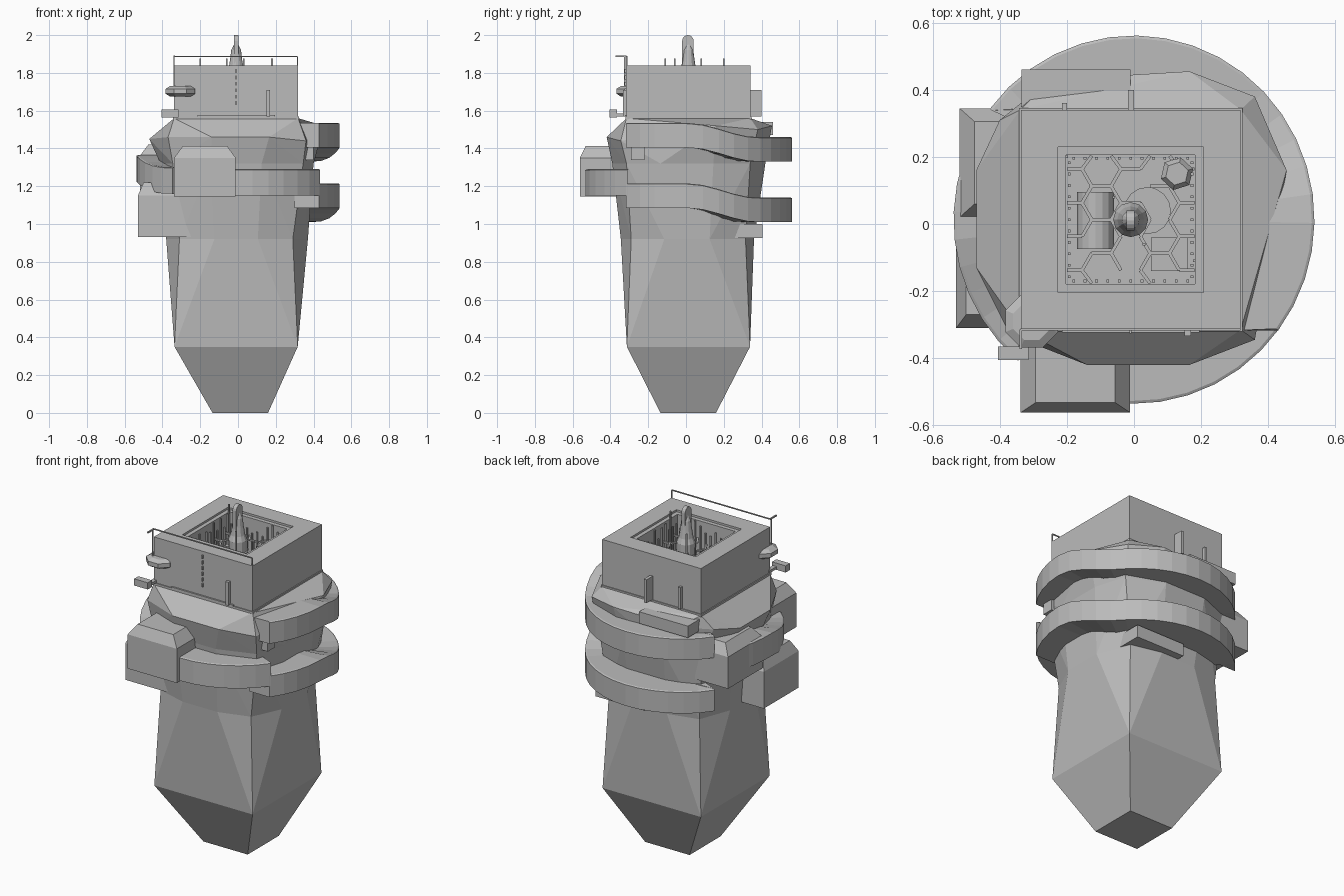
import bpy, bmesh, math, random
from mathutils import Vector

if "Cube" in bpy.data.objects:
    bpy.data.objects.remove(bpy.data.objects["Cube"])

random.seed(4)
CX, CY = -0.01, 0.013


def material(name, v):
    m = bpy.data.materials.new(name)
    m.diffuse_color = (v, v, v, 1)
    m.use_nodes = True
    m.node_tree.nodes["Principled BSDF"].inputs["Base Color"].default_value = m.diffuse_color
    return m


GREY = material("stone_grey", 0.50)


def finish(bm, name):
    bmesh.ops.recalc_face_normals(bm, faces=bm.faces)
    me = bpy.data.meshes.new(name)
    bm.to_mesh(me)
    bm.free()
    ob = bpy.data.objects.new(name, me)
    me.materials.append(GREY)
    bpy.context.collection.objects.link(ob)
    return ob


def hull(bm, pts):
    vs = [bm.verts.new(p) for p in pts]
    bmesh.ops.convex_hull(bm, input=vs)


def add_box(bm, x0, x1, y0, y1, z0, z1):
    hull(bm, [(x, y, z) for x in (x0, x1) for y in (y0, y1) for z in (z0, z1)])


def box(name, *dims):
    bm = bmesh.new()
    add_box(bm, *dims)
    return finish(bm, name)


def add_strut(bm, p, q, w):
    """Thin square bar between two points."""
    p, q = Vector(p), Vector(q)
    d = (q - p).normalized()
    a = d.cross(Vector((0, 0, 1)) if abs(d.z) < 0.9 else Vector((1, 0, 0))).normalized()
    b = d.cross(a)
    hull(bm, [e + (a * s + b * t) * w / 2 for e in (p, q) for s in (-1, 1) for t in (-1, 1)])


def pod(name, x0, x1, y0, y1, z0, zs, z1, ix, iy):
    """Box with a sloping roof; the roof is inset by ix (low, high) and iy."""
    bm = bmesh.new()
    pts = [(x, y, z) for x in (x0, x1) for y in (y0, y1) for z in (z0, zs)]
    pts += [(x, y, z1) for x in (x0 + ix[0], x1 - ix[1]) for y in (y0 + iy[0], y1 - iy[1])]
    hull(bm, pts)
    return finish(bm, name)


def prism(name, cx, cy, n, rings, rot=0.0):
    """Round part from (radius, z) rings."""
    bm = bmesh.new()
    loops = [[bm.verts.new((cx + r * math.cos(rot + i * math.tau / n),
                            cy + r * math.sin(rot + i * math.tau / n), z)) for i in range(n)]
             for r, z in rings]
    for a, b in zip(loops, loops[1:]):
        for i in range(n):
            bm.faces.new((a[i], a[(i + 1) % n], b[(i + 1) % n], b[i]))
    bm.faces.new(loops[0])
    bm.faces.new(loops[-1])
    return finish(bm, name)


# faceted body: stacked hull slabs without their inner caps
def square(r, cx, cy, z):
    return [(cx + sx * r, cy + sy * r, z) for sx in (-1, 1) for sy in (-1, 1)]


def ring(z, x0, x1, y0, y1, corner, m):
    """Twelve points: two per side and four pulled-in corners."""
    cx0, cx1, cy0, cy1 = corner
    return ([(x, y, z) for y in (y0, y1) for x in (-m - .01, m - .01)]
            + [(x, y, z) for x in (x0, x1) for y in (-m, m + .01)]
            + [(x, y, z) for x in (cx0, cx1) for y in (cy0, cy1)])


brow = [(-.14, -.42, 1.46), (.165, -.42, 1.46), (.36, -.345, 1.44), (.42, .03, 1.52),
        (.455, .16, 1.52), (.36, .38, 1.50), (.165, .455, 1.52), (-.25, .43, 1.50),
        (-.40, .31, 1.48), (-.47, .16, 1.45), (-.47, -.13, 1.45), (-.37, -.33, 1.46)]
levels = [square(.147, .012, .012, 0), square(.326, CX, CY, .35),
          ring(.92, -.38, .37, -.345, .36, (-.31, .29, -.29, .315), .115),
          ring(1.32, -.41, .40, -.39, .42, (-.345, .345, -.315, .34), .135),
          brow, square(.328, CX, CY, 1.56)]
bm = bmesh.new()
for k, (a, b) in enumerate(zip(levels, levels[1:])):
    va, vb = [bm.verts.new(p) for p in a], [bm.verts.new(p) for p in b]
    bmesh.ops.convex_hull(bm, input=va + vb)
    drop = [f for f in bm.faces if (k > 0 and all(v in va for v in f.verts))
            or (k < 4 and all(v in vb for v in f.verts))]
    bmesh.ops.delete(bm, geom=drop, context='FACES_ONLY')
bmesh.ops.remove_doubles(bm, verts=bm.verts, dist=1e-4)
finish(bm, "faceted_body")

# square tower with an open shaft
bm = bmesh.new()
bmesh.ops.create_cube(bm, size=1)
for v in bm.verts:
    v.co = (CX + v.co.x * .655, CY + v.co.y * .655, 1.70 + v.co.z * .28)
top = max(bm.faces, key=lambda f: f.calc_center_median().z)
for thick, sink in ((.111, 0), (0.0, -.012), (.024, 0), (0.0, -.24)):
    bmesh.ops.inset_region(bm, faces=[top], thickness=thick, use_even_offset=True)
    for v in top.verts:
        v.co.z += sink
finish(bm, "tower_shell")
box("tower_flange", CX - .333, CX + .333, CY - .333, CY + .333, 1.553, 1.568)


# wide collar bands, sectors of a disc; z_of gives the underside height from y
def band(name, a0, a1, z_of, height, n, straight, r_in=.31, r_out=.538):
    bm = bmesh.new()
    rows = []
    for i in range(n + 1):
        a = math.radians(a0 + (a1 - a0) * i / n)
        c, s = math.cos(a), math.sin(a)
        z = z_of(r_out * s)
        row = []
        for r, zz in ((r_in, z), (r_out, z), (r_out, z + height - .004),
                      (r_out - .008, z + height), (r_in, z + height)):
            x, y = r * c, r * s * 1.02 + .013
            if i in straight and r == r_in:      # ends cut parallel to the front
                x, y = math.copysign(.30, c), r_out * s * 1.02 + .013
            row.append(bm.verts.new((x, y, zz)))
        rows.append(row)
    for a, b in zip(rows, rows[1:]):
        for k in range(5):
            bm.faces.new((a[k], a[(k + 1) % 5], b[(k + 1) % 5], b[k]))
    bm.faces.new(rows[0])
    bm.faces.new(rows[-1])
    return finish(bm, name)


def ease(lo, hi, v):
    t = min(max((v - lo) / (hi - lo), 0), 1)
    return t * t * (3 - 2 * t)


for name, z in (("upper_band", 1.405), ("lower_band", 1.085)):
    band(name, -37, 143, lambda y, z=z: z - .075 * ease(0, .36, y), .13, 20, (0, 20))
band("front_band", -100, -36, lambda y: 1.15, .14, 7, (7,))
band("left_band", 160, 230, lambda y: 1.16 + .065 * ease(-.4, 0, y), .14, 8, ())

# pods and blocks hung on the body
pod("front_pod", -.338, -.012, -.562, -.25, 1.145, 1.35, 1.412, (.045, .045), (.03, 0))
pod("left_upper_pod", -.52, -.30, .02, .345, 1.17, 1.36, 1.42, (.045, 0), (.04, .04))
pod("left_lower_pod", -.53, -.25, -.31, .02, .93, 1.15, 1.22, (.03, 0), (.04, .04))
box("back_block", -.335, -.01, .28, .46, 1.47, 1.54)
box("back_lower_block", -.01, .315, .25, .405, .925, 1.0)
box("right_bracket", .30, .40, -.29, -.22, 1.34, 1.42)

# tower fittings
bm = bmesh.new()
y = CY - .327
add_strut(bm, (-.338, y, 1.887), (.315, y, 1.887), .006)
add_strut(bm, (.315, y, 1.58), (.315, y, 1.887), .006)
add_strut(bm, (-.338, y - .01, 1.73), (-.338, y - .01, 1.887), .006)
add_strut(bm, (-.338, -.372, 1.887), (-.338, y, 1.887), .008)
finish(bm, "front_rail")

bm = bmesh.new()
for i in range(6):
    add_box(bm, -.014, -.008, y - .012, y, 1.63 + i * .034, 1.65 + i * .034)
finish(bm, "ladder_rungs")
box("front_fin", .150, .170, y - .02, y, 1.57, 1.71)
box("front_pipe", -.215, .195, y - .010, y, 1.568, 1.576)
box("back_fin", -.018, .0, .335, .40, 1.57, 1.71)
box("back_small_fin", -.215, -.200, .335, .36, 1.57, 1.70)
prism("corner_tank", -.305, -.29, 8, [(.06, 1.675), (.085, 1.69), (.085, 1.715), (.06, 1.73)], .39)
box("corner_vent", -.405, -.315, -.405, -.365, 1.565, 1.605)
box("vent_bracket", -.345, -.32, -.37, -.30, 1.57, 1.585)

# hexagonal lattice inside the shaft, clipped to the walls
bm = bmesh.new()
R, LIM = .058, .19
edges = set()
for i in range(-4, 5):
    for j in range(-5, 6):
        hx, hy = i * R * 1.5, (j + (i % 2) / 2) * R * math.sqrt(3)
        loop = [(round(hx + R * math.cos(k * math.pi / 3), 3),
                 round(hy + R * math.sin(k * math.pi / 3), 3)) for k in range(6)]
        for p, q in zip(loop, loop[1:] + loop[:1]):
            if max(abs(p[0] + q[0]), abs(p[1] + q[1])) < 2 * LIM - .01:
                edges.add(tuple(sorted((p, q))))
for pair in sorted(edges):
    p, q = [(CX + max(-LIM, min(LIM, e[0])), CY + max(-LIM, min(LIM, e[1])), 1.72) for e in pair]
    if random.random() < .85:
        add_strut(bm, p, q, .01)
finish(bm, "hex_lattice")

# pipes along the shaft walls and short masts above the rim
bm = bmesh.new()
for i in range(11):
    u = -.17 + i * .034
    for x, yy in ((CX + u, CY + .183), (CX + u, CY - .183),
                  (CX + .183, CY + u), (CX - .183, CY + u)):
        add_strut(bm, (x, yy, 1.59), (x, yy, random.uniform(1.74, 1.83)), .008)
for x, yy, z in ((-.2, .20, 1.875), (.18, -.11, 1.875), (-.06, .08, 1.875), (.03, -.06, 1.875)):
    add_strut(bm, (x, yy, 1.59), (x, yy, z), .008)
finish(bm, "shaft_pipes")

# machinery at the bottom of the shaft
tank = prism("lying_tank", 0, 0, 16, [(.055, -.085), (.055, .085)])
tank.rotation_euler = (math.pi / 2, 0, 0)
tank.location = (-.115, .01, 1.645)
prism("hex_tank", .128, .15, 6, [(.05, 1.59), (.05, 1.73), (.035, 1.75)], .3)
box("machine_block", .05, .16, -.14, -.04, 1.588, 1.64)
prism("round_vat", .04, .04, 16, [(.07, 1.59), (.07, 1.64)])

# central spire: round base and a thin rounded blade
prism("spire_base", CX, CY, 12, [(.052, 1.59), (.052, 1.79), (.040, 1.82), (.032, 1.87),
                                 (.026, 1.92), (.012, 1.95)])
bm = bmesh.new()
outline = [(-.03, 1.84)] + [(-.03 * math.cos(t * math.pi / 8), 1.97 + .03 * math.sin(t * math.pi / 8))
                            for t in range(9)] + [(.03, 1.84)]
hull(bm, [(CX + s * .012, CY - .003 + u, z) for s in (-1, 1) for u, z in outline])
finish(bm, "spire_blade")
